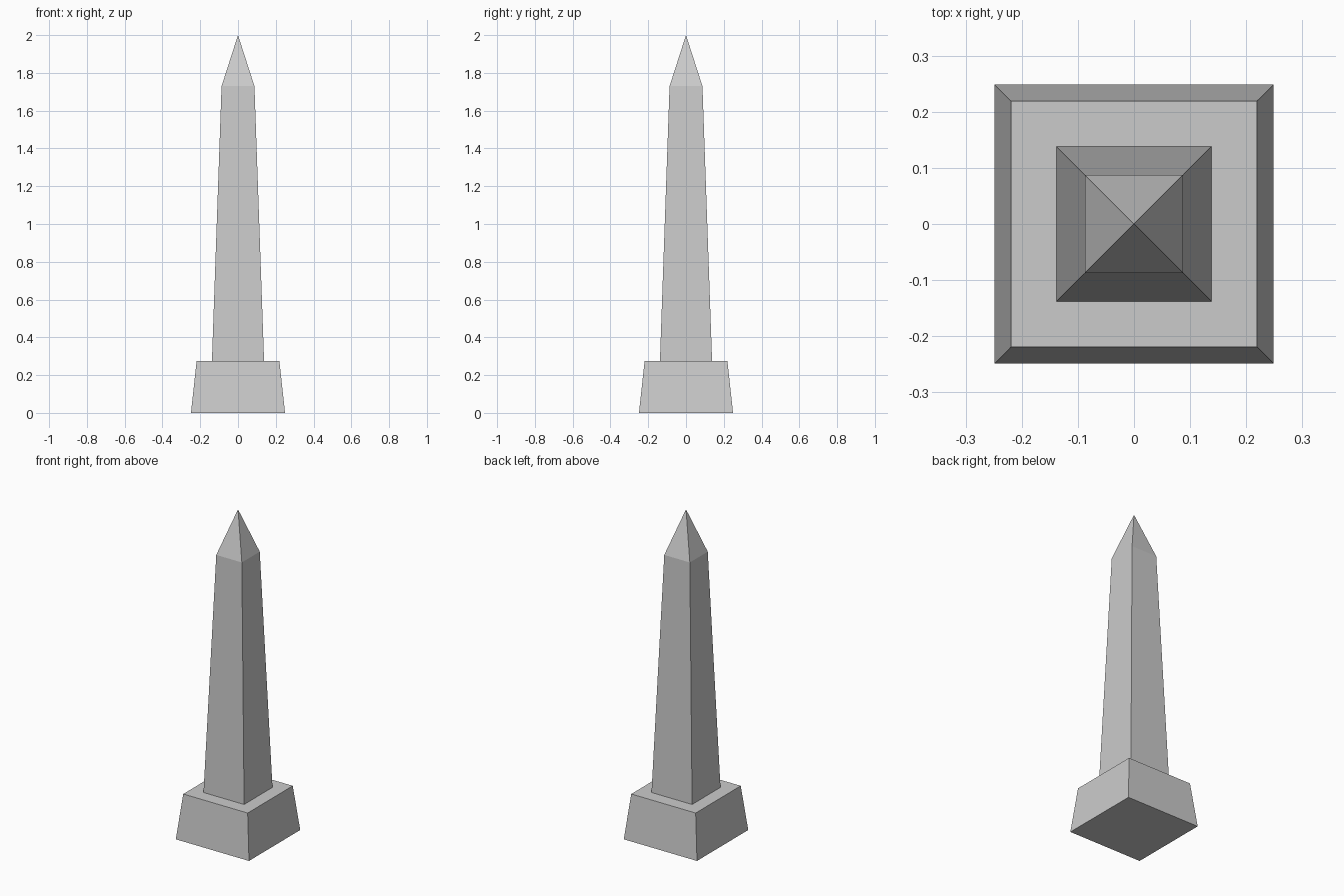
import bpy, bmesh

if "Cube" in bpy.data.objects:
    bpy.data.objects.remove(bpy.data.objects["Cube"])

CORNERS = [(-1, -1), (1, -1), (1, 1), (-1, 1)]


def square_loft(name, rings, apex=None, floor=False):
    """Join square rings (half width, z) with flat sides."""
    bm = bmesh.new()
    loops = [[bm.verts.new((x * h, y * h, z)) for x, y in CORNERS] for h, z in rings]
    for low, high in zip(loops, loops[1:]):
        for i in range(4):
            j = (i + 1) % 4
            bm.faces.new((low[i], low[j], high[j], high[i]))
    if floor:
        bm.faces.new(loops[0][::-1])
    if apex is not None:
        tip = bm.verts.new((0, 0, apex))
        for i in range(4):
            bm.faces.new((loops[-1][i], loops[-1][(i + 1) % 4], tip))
    mesh = bpy.data.meshes.new(name)
    bm.to_mesh(mesh)
    bm.free()
    obj = bpy.data.objects.new(name, mesh)
    bpy.context.collection.objects.link(obj)
    return obj


# Tapered pedestal with a ledge running in to the foot of the shaft
square_loft("pedestal", [(0.249, 0), (0.219, 0.275), (0.138, 0.275)], floor=True)

# Tapered shaft ending in a pyramid point
square_loft("obelisk_shaft", [(0.138, 0.275), (0.087, 1.73)], apex=2.0)
